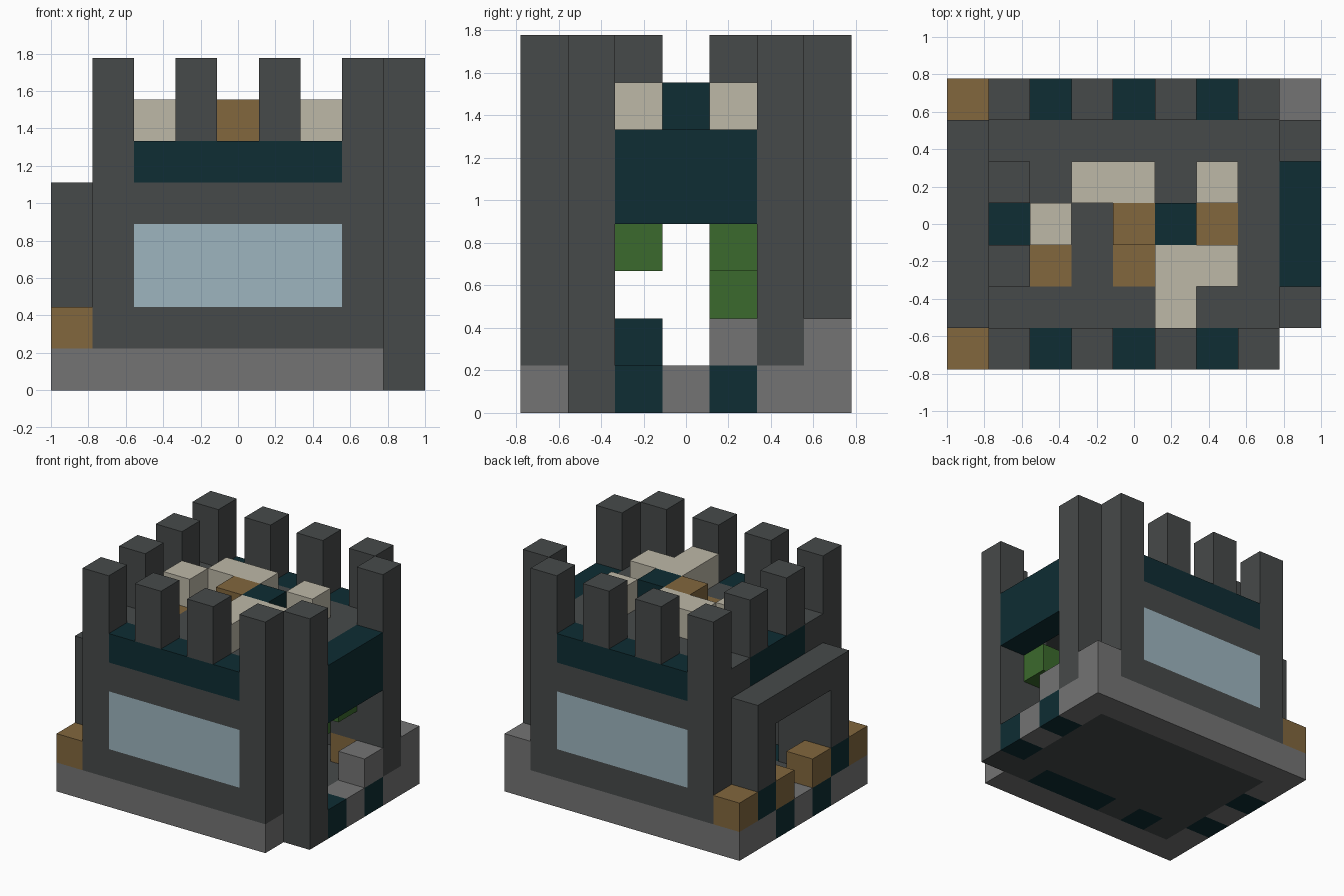
import bpy, bmesh
from mathutils import Vector

cube = bpy.data.objects.get("Cube")
if cube:
    bpy.data.objects.remove(cube)

U = 2 / 9                       # edge of one block
NX, NY = 9, 7                   # blocks across and deep

COLOURS = {
    "dark_stone": (0.062, 0.068, 0.068),
    "grey_stone": (0.174, 0.174, 0.174),
    "deep_teal": (0.0044, 0.026, 0.033),
    "pale_beige": (0.51, 0.48, 0.39),
    "brown_wood": (0.223, 0.136, 0.048),
    "pale_glass": (0.337, 0.462, 0.521),
    "leaf_green": (0.044, 0.144, 0.026),
}
mats = {}
for name, rgb in COLOURS.items():
    m = bpy.data.materials.new(name)
    m.use_nodes = True
    m.diffuse_color = (*rgb, 1)
    bsdf = m.node_tree.nodes["Principled BSDF"]
    bsdf.inputs["Base Color"].default_value = (*rgb, 1)
    bsdf.inputs["Roughness"].default_value = 0.9
    mats[name] = m

cells = {}


def span(r):
    return (r,) if isinstance(r, int) else range(r[0], r[1] + 1)


def fill(part, mat, xs, ys, zs):
    """Fill an inclusive range of blocks; later fills replace earlier ones."""
    for x in span(xs):
        for y in span(ys):
            for z in span(zs):
                cells[x, y, z] = (part, mat)


# Base slab with dark floor and teal inlays
fill("base", "grey_stone", (0, 8), (0, 6), 0)
del cells[8, 0, 0]
fill("base", "dark_stone", (1, 7), (1, 5), 0)
for x in (0, 8):
    for y in (2, 4):
        fill("base", "deep_teal", x, y, 0)
fill("base", "deep_teal", 2, 1, 0)
fill("base", "deep_teal", (4, 6), 1, 0)

# Front and back walls with windows, trim, towers and merlons
for side, y in (("front", 0), ("back", 6)):
    fill(side + "_wall", "dark_stone", (1, 7), y, (1, 4))
    fill(side + "_window", "pale_glass", (2, 6), y, (2, 3))
    fill(side + "_trim", "deep_teal", (2, 6), y, 5)
    for x in (1, 7):
        fill(side + "_towers", "dark_stone", x, y, (1, 7))
    for x in (3, 5):
        fill(side + "_merlons", "dark_stone", x, y, (6, 7))

# Side wall piers and roof
for x in (1, 7):
    for y in (1, 5):
        fill("side_piers", "dark_stone", x, y, (1, 4))
fill("roof", "dark_stone", (1, 7), (1, 5), 5)

# Right side: lintel, merlons and low arch
fill("right_lintel", "deep_teal", 1, (2, 4), (4, 5))
for y in (2, 4):
    fill("right_merlons", "dark_stone", 1, y, 6)
    fill("right_merlons", "dark_stone", 1, y, 7)
    fill("roof", "dark_stone", 1, y, 5)
    fill("right_step", "brown_wood", 0, y, 1)
for y in (0, 6):
    fill("corner_posts", "brown_wood", 0, y, 1)
for y in (1, 5):
    fill("arch_feet", "deep_teal", 0, y, 1)
    fill("arch", "dark_stone", 0, y, (2, 3))
fill("arch", "dark_stone", 0, (1, 5), 4)
for y in (2, 4):
    fill("right_lintel", "deep_teal", 1, y, 5)

# Left side: two tall pillars, lintel and grey blocks
fill("left_front_pillar", "dark_stone", 8, 1, (0, 7))
fill("left_back_pillar", "dark_stone", 8, 5, (1, 7))
fill("left_lintel", "deep_teal", 8, (2, 4), (4, 5))
fill("left_blocks", "grey_stone", 8, 4, 1)
fill("left_blocks", "grey_stone", 8, 6, 1)

# Inside furnishings
fill("inner_chest", "brown_wood", 7, 5, 1)
fill("inner_seat", "deep_teal", 4, 2, 1)
fill("leaves", "leaf_green", 7, 4, 3)
fill("leaves", "leaf_green", 7, 2, 3)
fill("leaves", "leaf_green", 6, 4, 2)

# Roof inlays, flush with the roof
for x, y in ((2, 2), (4, 2), (6, 3)):
    fill("roof", "brown_wood", x, y, 5)

# Raised roof blocks
fill("roof_blocks", "pale_beige", (3, 4), 4, 6)
fill("roof_blocks", "pale_beige", 6, 4, 6)
fill("roof_blocks", "pale_beige", 2, 3, 6)
fill("roof_blocks", "pale_beige", (5, 6), 2, 6)
fill("roof_blocks", "pale_beige", 5, 1, 6)
fill("roof_blocks", "brown_wood", 4, 3, 6)
fill("roof_blocks", "deep_teal", 5, 3, 6)


def build(part):
    """Make one object from the exposed block faces of a part."""
    bm = bmesh.new()
    used = []
    for (x, y, z), (owner, mat) in cells.items():
        if owner != part:
            continue
        if mat not in used:
            used.append(mat)
        centre = Vector((x + 0.5 - NX / 2, y + 0.5 - NY / 2, z + 0.5)) * U
        for axis in range(3):
            for s in (-1, 1):
                n = [0, 0, 0]
                n[axis] = s
                if (x + n[0], y + n[1], z + n[2]) in cells:
                    continue
                a, b = Vector((0, 0, 0)), Vector((0, 0, 0))
                a[(axis + 1) % 3] = U / 2
                b[(axis + 2) % 3] = U / 2 * s
                c = centre + Vector(n) * U / 2
                ring = (c - a - b, c + a - b, c + a + b, c - a + b)
                face = bm.faces.new([bm.verts.new(p) for p in ring])
                face.material_index = used.index(mat)
    bmesh.ops.remove_doubles(bm, verts=bm.verts, dist=0.0001)
    mesh = bpy.data.meshes.new(part)
    bm.to_mesh(mesh)
    bm.free()
    for mat in used:
        mesh.materials.append(mats[mat])
    bpy.context.collection.objects.link(bpy.data.objects.new(part, mesh))


for part in sorted({owner for owner, _ in cells.values()}):
    build(part)
